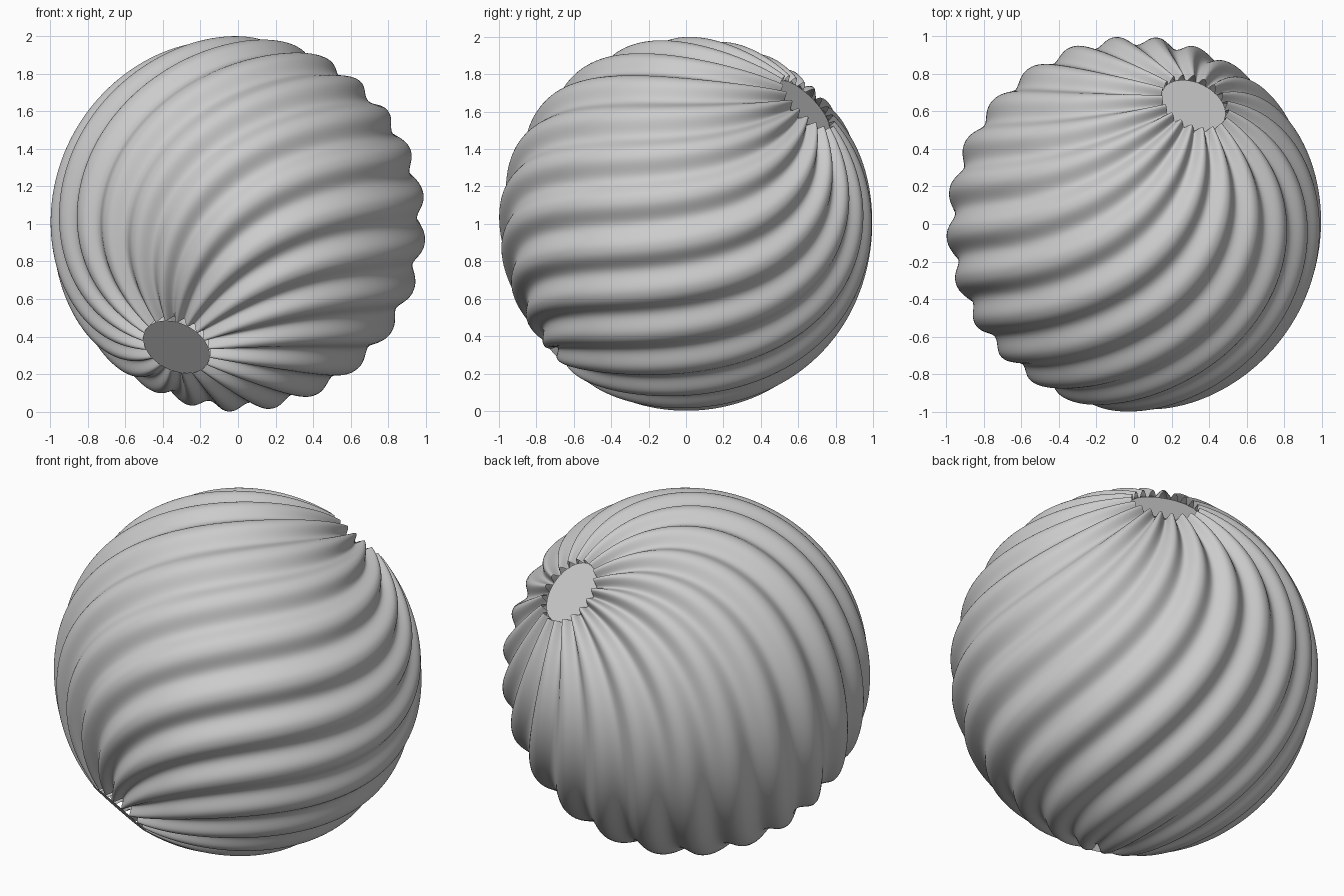
import bpy, bmesh
from math import sin, cos, pi, radians
from mathutils import Vector, Matrix

if "Cube" in bpy.data.objects:
    bpy.data.objects.remove(bpy.data.objects["Cube"])

RIBS, SEG, ROWS = 19, 380, 130
TWIST = 0.785                     # radians of swirl per unit along the axis
PHASE = radians(10.4)
OPEN = radians(10.8)              # polar angle of the two round openings

# Tilted frame: the axis runs from lower front left to upper back right
axis = Vector((1, 2, 2)).normalized()
u = Vector((2, -1, 0)).normalized()
v = axis.cross(u)
frame = Matrix.Translation((0, 0, 1)) @ Matrix((u, v, axis)).transposed().to_4x4()


def finish(bm, name, angle):
    me = bpy.data.meshes.new(name)
    bm.to_mesh(me)
    bm.free()
    ob = bpy.data.objects.new(name, me)
    bpy.context.collection.objects.link(ob)
    me.transform(frame)
    bpy.ops.object.select_all(action='DESELECT')
    ob.select_set(True)
    bpy.context.view_layer.objects.active = ob
    bpy.ops.object.shade_smooth_by_angle(angle=radians(angle))
    return ob


# Swirled shell with rounded ribs, open at both poles
bm = bmesh.new()
rings = []
for i in range(ROWS + 1):
    phi = OPEN + (pi - 2 * OPEN) * i / ROWS
    ring = []
    for j in range(SEG):
        a = 2 * pi * j / SEG
        r = 1 - 0.046 * (0.5 - 0.5 * cos(RIBS * a)) ** 1.2
        t = a + PHASE + TWIST * cos(phi)
        ring.append(bm.verts.new((r * sin(phi) * cos(t), r * sin(phi) * sin(t), r * cos(phi))))
    rings.append(ring)
for lo, hi in zip(rings[1:], rings):
    for j in range(SEG):
        k = (j + 1) % SEG
        bm.faces.new((lo[j], lo[k], hi[k], hi[j]))
finish(bm, "ribbed_shell", 60)


# End discs: the upper one is sunk to groove level, the lower one sits on the ribs
def disc(name, h, radius, down):
    bm = bmesh.new()
    bmesh.ops.create_circle(bm, cap_ends=True, segments=64, radius=radius,
                            matrix=Matrix.Translation((0, 0, h)))
    bm.normal_update()
    for f in bm.faces:
        if (f.normal.z < 0) != down:
            f.normal_flip()
    finish(bm, name, 30)


disc("upper_disc", 0.944, 0.184, False)
disc("lower_disc", -0.983, 0.188, True)
